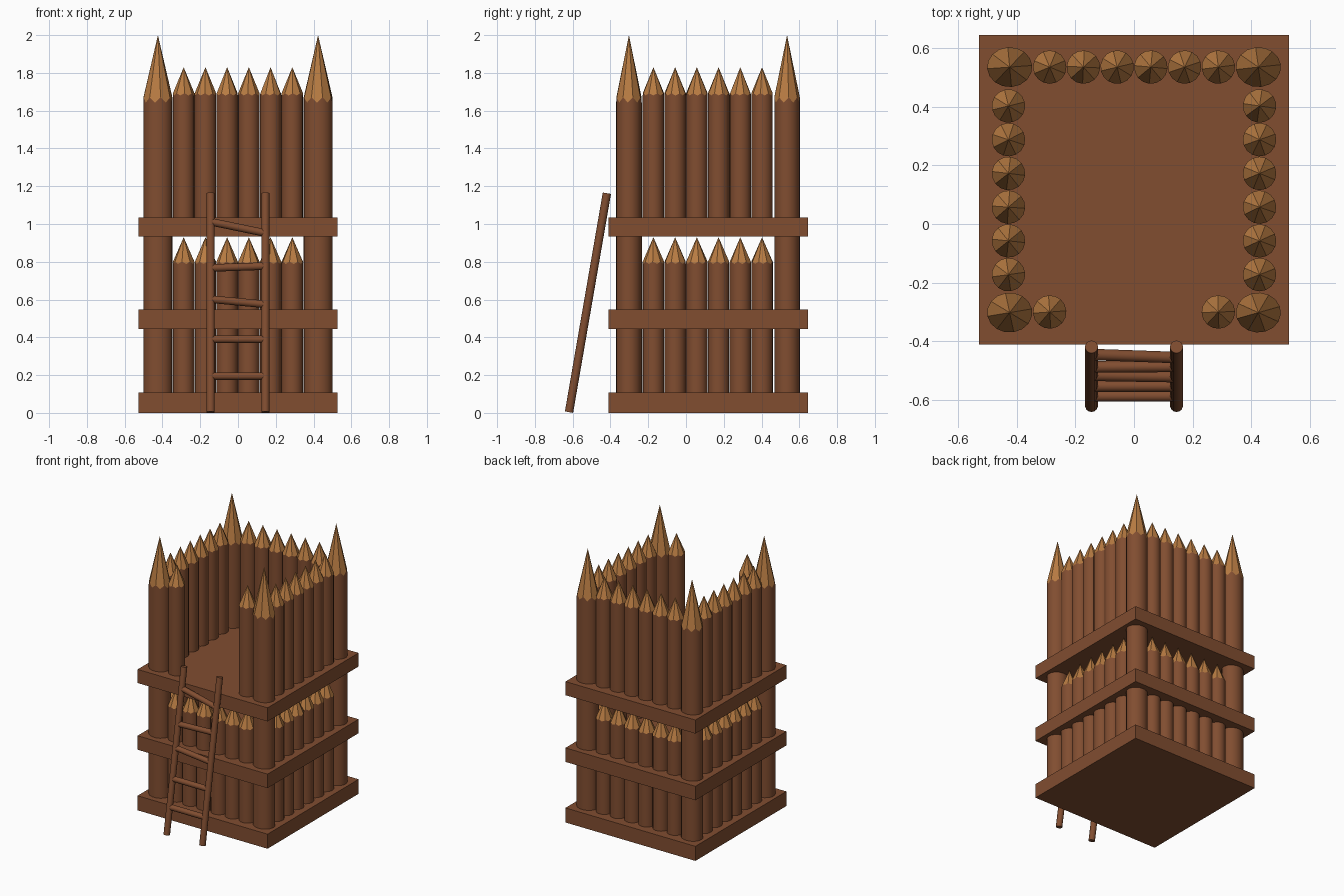
import bpy, bmesh, math, random
from mathutils import Vector

if "Cube" in bpy.data.objects:
    bpy.data.objects.remove(bpy.data.objects["Cube"])

random.seed(4)


def material(name, rgb):
    m = bpy.data.materials.new(name)
    m.diffuse_color = (*rgb, 1)
    m.use_nodes = True
    m.node_tree.nodes["Principled BSDF"].inputs["Base Color"].default_value = m.diffuse_color
    return m


BARK = material("bark", (0.22, 0.075, 0.03))
CUT = material("cut_wood", (0.48, 0.20, 0.055))


def finish(bm, name, mats):
    bmesh.ops.recalc_face_normals(bm, faces=bm.faces)
    me = bpy.data.meshes.new(name)
    bm.to_mesh(me)
    bm.free()
    for m in mats:
        me.materials.append(m)
    ob = bpy.data.objects.new(name, me)
    bpy.context.collection.objects.link(ob)
    return ob


def slab(name, z0, z1):
    bm = bmesh.new()
    bmesh.ops.create_cube(bm, size=1)
    for v in bm.verts:
        v.co = (v.co.x * 1.056, v.co.y * 1.056 + 0.117, (z0 + z1) / 2 + v.co.z * (z1 - z0))
    finish(bm, name, [BARK])


def stake(name, x, y, rx, ry, z0, z1, tip):
    """Round log with an eight-facet carved point; the facets scallop the rim."""
    bm = bmesh.new()
    n, turn = 16, random.uniform(0, math.pi / 4)
    drop = (tip - z1) * (1 / math.cos(math.pi / 8) - 1)
    low, rim = [], []
    for i in range(n):
        a = turn + 2 * math.pi * i / n
        px, py = x + rx * math.cos(a), y + ry * math.sin(a)
        low.append(bm.verts.new((px, py, z0)))
        rim.append(bm.verts.new((px, py, z1 - drop * (i % 2))))
    top = bm.verts.new((x, y, tip))
    bm.faces.new(low[::-1])
    for i in range(n):
        j = (i + 1) % n
        bm.faces.new((low[i], low[j], rim[j], rim[i])).smooth = True
    for i in range(0, n, 2):
        f = bm.faces.new((rim[i], rim[i + 1], rim[(i + 2) % n], top))
        f.material_index = 1
    for e in bm.edges:
        if len(e.link_faces) == 2 and not all(f.smooth for f in e.link_faces):
            e.smooth = False
    finish(bm, name, [BARK, CUT])


def pole(name, a, b, r):
    a, b = Vector(a), Vector(b)
    bpy.ops.mesh.primitive_cylinder_add(vertices=14, radius=r, depth=(b - a).length, location=(a + b) / 2)
    ob = bpy.context.object
    ob.name = name
    ob.rotation_euler = (b - a).to_track_quat('Z', 'Y').to_euler()
    ob.data.materials.append(BARK)
    bpy.ops.object.shade_smooth_by_angle(angle=math.radians(40))


# Three square platforms
slab("base_platform", 0.0, 0.107)
slab("middle_platform", 0.445, 0.548)
slab("top_platform", 0.935, 1.035)

# Corner posts running the full height
for sx in (-1, 1):
    for y in (-0.302, 0.535):
        stake("corner_post", sx * 0.424, y, 0.077, 0.068, 0.05, 1.67, 2.0)

# Palisade walls: lower ring is complete, upper ring leaves a front gateway
steps = [(-2.5 + i) * 0.115 for i in range(6)]
for name, z0, z1, tip in (("lower_stake", 0.05, 0.80, 0.93), ("upper_stake", 1.0, 1.692, 1.83)):
    for i, s in enumerate(steps):
        stake(name + "_back", s, 0.535, 0.057, 0.057, z0, z1, tip)
        for sx in (-1, 1):
            stake(name + "_side", sx * 0.428, s + 0.115, 0.057, 0.057, z0, z1, tip)
        if name == "lower_stake" or i in (0, 5):
            stake(name + "_front", s, -0.30, 0.057, 0.057, z0, z1, tip)


# Leaning ladder with slightly crooked rungs
def lean(z):
    return -0.62 + 0.173 * z


for sx in (-1, 1):
    pole("ladder_rail", (sx * 0.145, lean(0.004), 0.004), (sx * 0.145, lean(1.163), 1.163), 0.022)
for zl, zr in ((0.195, 0.195), (0.39, 0.39), (0.602, 0.575), (0.767, 0.777), (1.012, 0.953)):
    pole("ladder_rung", (-0.145, lean(zl), zl), (0.14, lean(zr), zr), 0.02)
